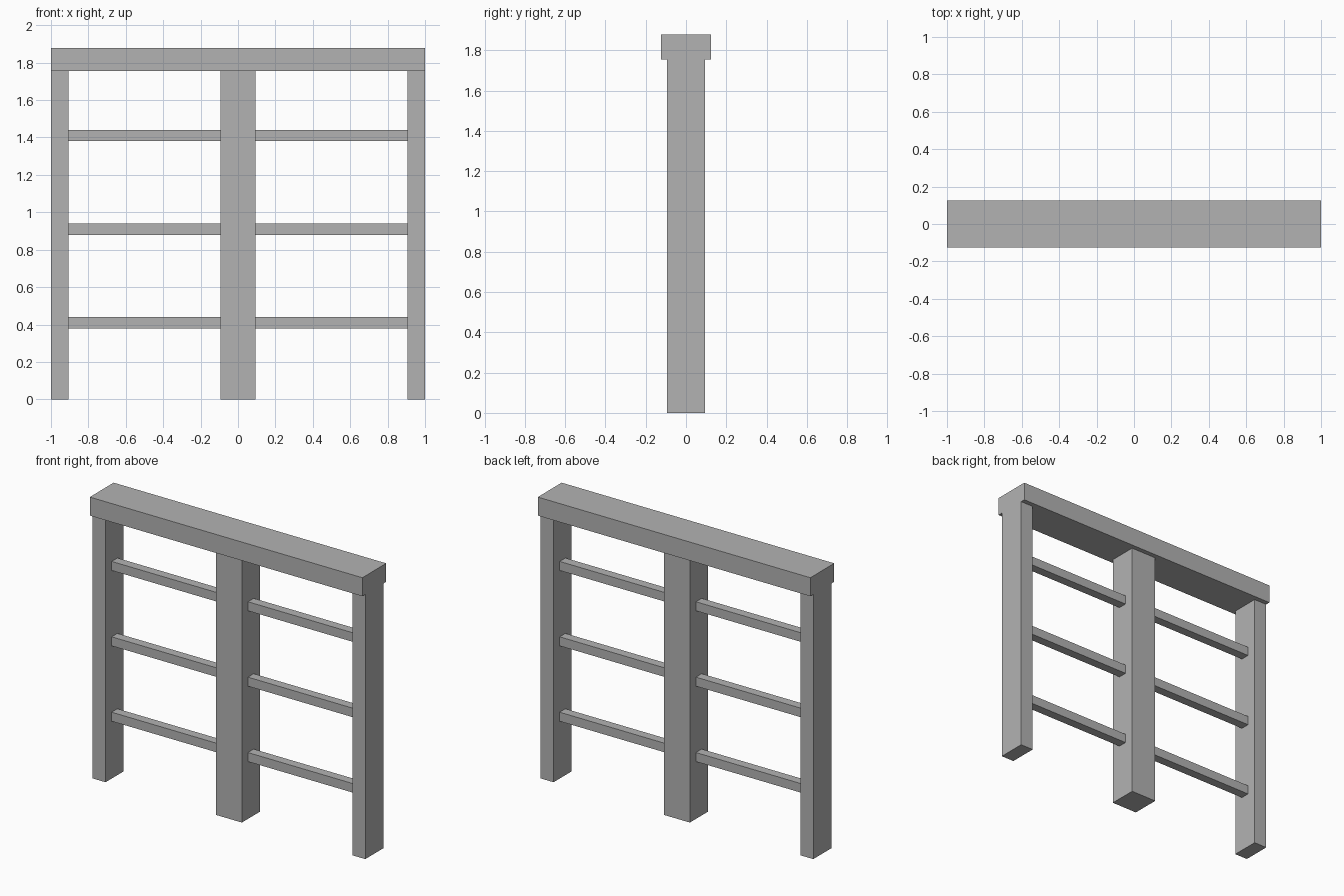
import bpy

cube = bpy.data.objects.get("Cube")
if cube:
    bpy.data.objects.remove(cube, do_unlink=True)

# Single plain grey finish
grey = bpy.data.materials.new("plain_grey")
grey.use_nodes = True
colour = (0.45, 0.45, 0.45, 1)
grey.diffuse_color = colour
grey.node_tree.nodes["Principled BSDF"].inputs["Base Color"].default_value = colour


def box(name, x, y, z):
    """Add a box spanning the given (low, high) range on each axis."""
    spans = (x, y, z)
    bpy.ops.mesh.primitive_cube_add(size=1, location=[(a + b) / 2 for a, b in spans])
    part = bpy.context.object
    part.name = name
    part.scale = [b - a for a, b in spans]
    bpy.ops.object.transform_apply(location=False, rotation=False, scale=True)
    part.data.materials.append(grey)
    return part


HALF_POST = 0.094      # half width of the centre post and half depth of all posts
OUTER = 1 - HALF_POST  # inner face of the outer posts
RAIL_BOTTOM, RAIL_TOP = 1.755, 1.878
RUNG = 0.06
depth = (-HALF_POST, HALF_POST)

# Top rail and centre post
box("top_rail", (-1, 1), (-0.125, 0.125), (RAIL_BOTTOM, RAIL_TOP))
box("centre_post", depth, depth, (0, RAIL_BOTTOM))

# Outer posts and rungs on each side
for side, sign in (("left", 1), ("right", -1)):
    box(side + "_post", sorted((sign * OUTER, sign)), depth, (0, RAIL_BOTTOM))
    for level, z in (("lower", 0.38), ("middle", 0.88), ("upper", 1.38)):
        box(f"{side}_{level}_rung", sorted((sign * HALF_POST, sign * OUTER)),
            (-RUNG / 2, RUNG / 2), (z, z + RUNG))
